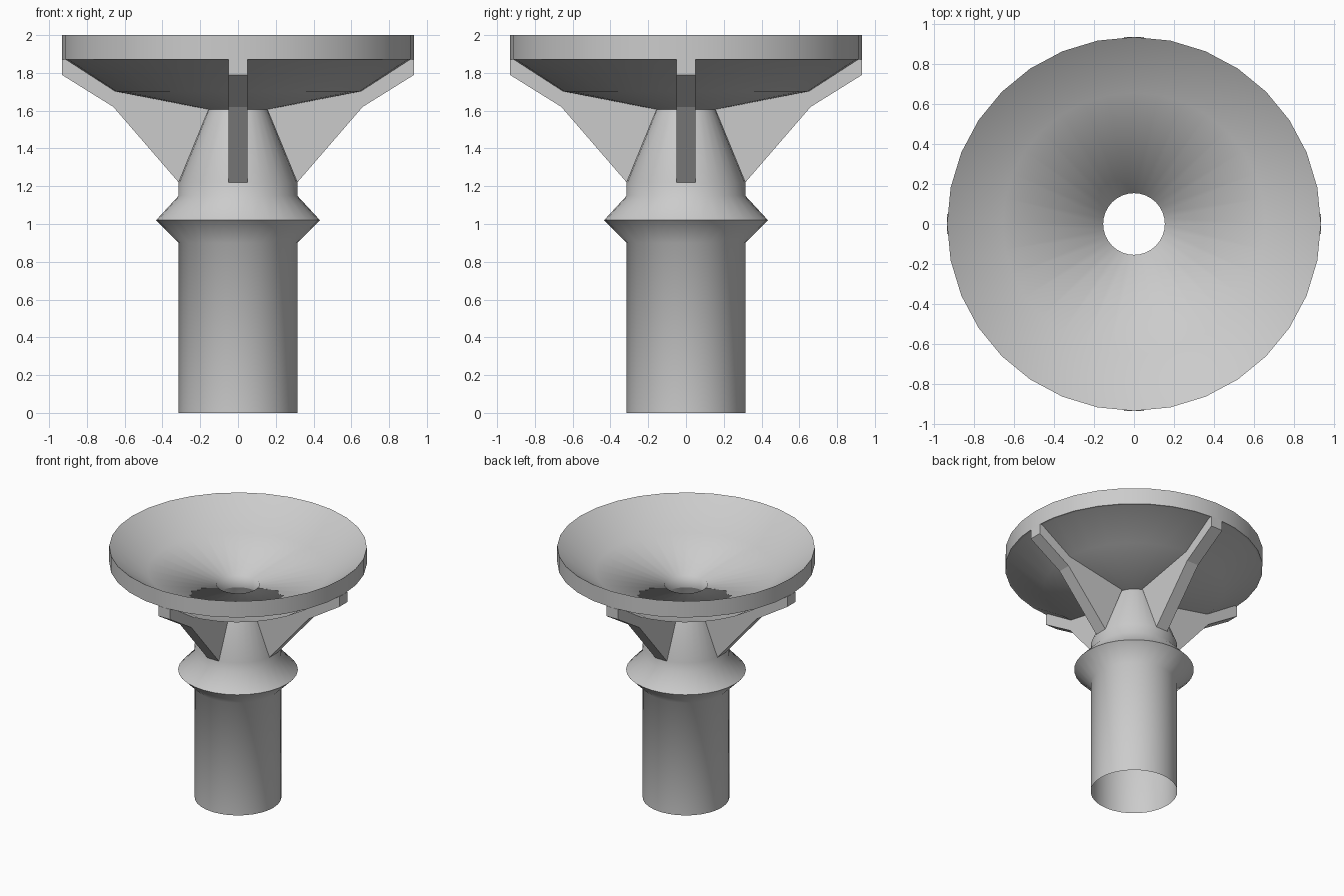
import bpy
import bmesh
from math import cos, sin, pi, radians
from mathutils import Matrix

SIDES = 32

cube = bpy.data.objects.get("Cube")
if cube:
    bpy.data.objects.remove(cube, do_unlink=True)


def add_object(name, bm):
    mesh = bpy.data.meshes.new(name)
    bm.to_mesh(mesh)
    bm.free()
    obj = bpy.data.objects.new(name, mesh)
    bpy.context.collection.objects.link(obj)
    return obj


def lathe(name, profile, closed=False):
    """Turn a (radius, height) profile around the z axis."""
    bm = bmesh.new()
    rings = []
    for r, z in profile:
        angles = [2 * pi * i / SIDES for i in range(SIDES)]
        rings.append([bm.verts.new((r * cos(a), r * sin(a), z)) for a in angles])
    pairs = list(zip(rings, rings[1:]))
    if closed:
        pairs.append((rings[-1], rings[0]))
    for low, high in pairs:
        for i in range(SIDES):
            j = (i + 1) % SIDES
            bm.faces.new((low[i], low[j], high[j], high[i]))
    obj = add_object(name, bm)
    bpy.ops.object.select_all(action="DESELECT")
    obj.select_set(True)
    bpy.context.view_layer.objects.active = obj
    bpy.ops.object.shade_smooth_by_angle(angle=radians(82))
    return obj


def rib(name, outline, width, angle):
    """Extrude a (radius, height) outline into a plate and turn it into place."""
    bm = bmesh.new()
    face = bm.faces.new([bm.verts.new((r, -width / 2, z)) for r, z in outline])
    grown = bmesh.ops.extrude_face_region(bm, geom=[face])["geom"]
    verts = [v for v in grown if isinstance(v, bmesh.types.BMVert)]
    bmesh.ops.translate(bm, verts=verts, vec=(0, width, 0))
    bmesh.ops.recalc_face_normals(bm, faces=bm.faces)
    bmesh.ops.transform(bm, verts=bm.verts, matrix=Matrix.Rotation(angle, 4, "Z"))
    return add_object(name, bm)


# Open tube with a collar and a tapered neck
lathe("column", [(0.314, 0), (0.314, 0.9), (0.434, 1.02), (0.314, 1.15),
                 (0.314, 1.22), (0.154, 1.61)])

# Thick dish: shallow floor, steeper flare, upright rim and a central hole
lathe("dish", [(0.154, 1.605), (0.655, 1.702), (0.915, 1.87), (0.933, 1.87),
               (0.933, 2), (0.655, 1.81), (0.154, 1.7)], closed=True)

# Four support ribs between neck and rim
RIB = [(0.933, 1.87), (0.933, 1.79), (0.66, 1.62), (0.314, 1.22),
       (0.154, 1.61), (0.655, 1.71), (0.9, 1.87)]
for k, side in enumerate(("left", "back", "right", "front")):
    rib(side + "_rib", RIB, 0.102, k * pi / 2)
